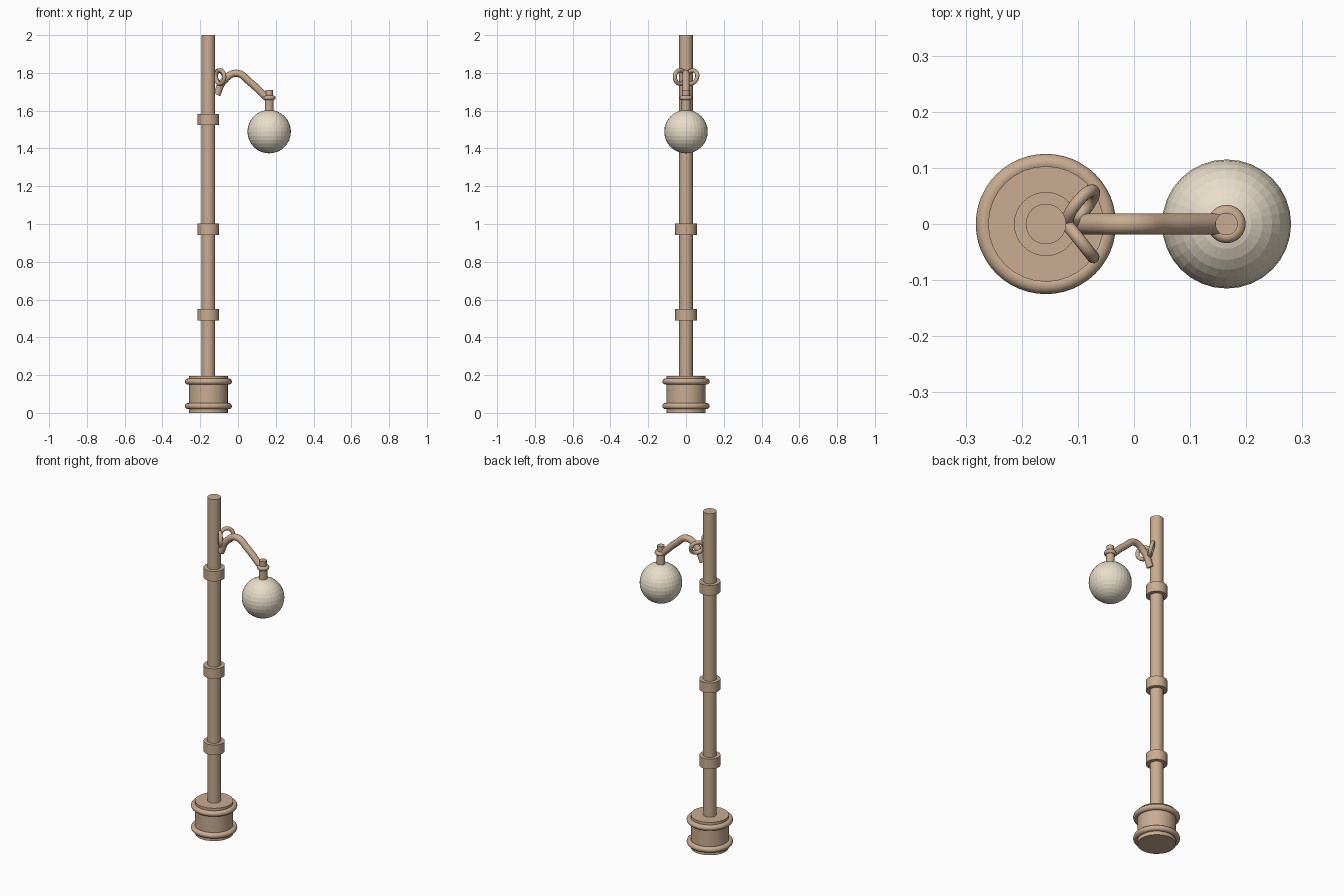
import bpy
import math
from mathutils import Vector

if "Cube" in bpy.data.objects:
    bpy.data.objects.remove(bpy.data.objects["Cube"])

PX, GX = -0.157, 0.165  # post axis and globe axis


def material(name, color):
    m = bpy.data.materials.new(name)
    m.diffuse_color = color
    m.use_nodes = True
    m.node_tree.nodes["Principled BSDF"].inputs["Base Color"].default_value = m.diffuse_color
    return m


METAL = material("tan_metal", (0.58, 0.41, 0.28, 1))
GLASS = material("cream_glass", (0.80, 0.73, 0.58, 1))


def finish(name, mat=METAL, smooth=True):
    ob = bpy.context.object
    ob.name = name
    ob.data.materials.append(mat)
    if smooth:
        bpy.ops.object.shade_smooth_by_angle(angle=math.radians(35))
    return ob


def cylinder(name, x, r, z0, z1):
    bpy.ops.mesh.primitive_cylinder_add(vertices=32, radius=r, depth=z1 - z0,
                                        location=(x, 0, (z0 + z1) / 2))
    return finish(name)


def ring(name, loc, major, minor, rot=(0, 0, 0)):
    bpy.ops.mesh.primitive_torus_add(major_segments=48, minor_segments=12,
                                     major_radius=major, minor_radius=minor,
                                     location=loc, rotation=rot)
    return finish(name)


# Base drum with two rounded mouldings
cylinder("base_drum", PX, 0.103, 0, 0.195)
for i, z in enumerate((0.036, 0.166)):
    ring(f"base_moulding_{i + 1}", (PX, 0, z), 0.109, 0.016)

# Post and its collars
cylinder("post", PX, 0.036, 0.19, 2.0)
for i, z in enumerate((0.52, 0.973, 1.553)):
    cylinder(f"post_collar_{i + 1}", PX, 0.057, z - 0.03, z + 0.03)

# Curved arm
curve = bpy.data.curves.new("arm", 'CURVE')
curve.dimensions = '3D'
curve.bevel_depth = 0.019
curve.bevel_resolution = 4
curve.resolution_u = 10
curve.use_fill_caps = True
path = [(-0.112, 1.685), (-0.078, 1.755), (-0.008, 1.798), (0.062, 1.752), (0.152, 1.667)]
spline = curve.splines.new('BEZIER')
spline.bezier_points.add(len(path) - 1)
for bp, (x, z) in zip(spline.bezier_points, path):
    bp.co = (x, 0, z)
    bp.handle_left_type = bp.handle_right_type = 'AUTO'
arm = bpy.data.objects.new("arm", curve)
bpy.context.collection.objects.link(arm)
bpy.context.view_layer.objects.active = arm
arm.select_set(True)
bpy.ops.object.convert(target='MESH')
finish("arm")

# Pair of scroll rings splayed out from the post
for side, label, tilt in ((1, "back", 0.28), (-1, "front", 0.0)):
    normal = Vector((0.78, -0.62 * side, tilt))
    rot = normal.to_track_quat('Z', 'Y').to_euler()
    ring(f"scroll_{label}", (-0.095, 0.031 * side, 1.778), 0.036, 0.011, rot)

# Lamp holder and globe
cylinder("lamp_stem", GX, 0.020, 1.59, 1.71)
cylinder("lamp_socket", GX, 0.023, 1.585, 1.665)
ring("lamp_ring", (GX, 0, 1.668), 0.022, 0.012)
bpy.ops.mesh.primitive_uv_sphere_add(segments=32, ring_count=16, radius=0.115,
                                     location=(GX, 0, 1.489))
finish("globe", GLASS, smooth=False)
